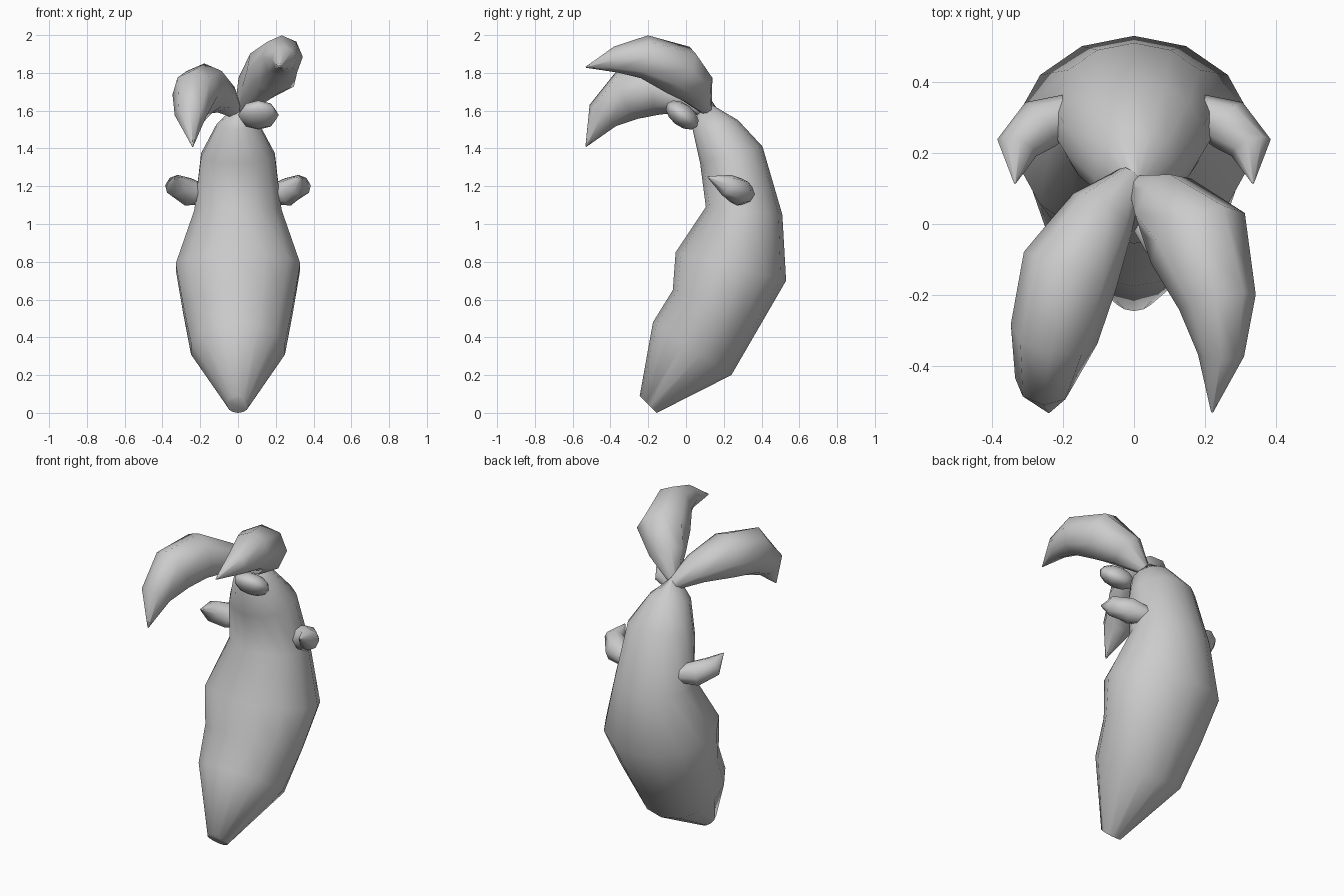
import bpy, bmesh, math
from mathutils import Vector

if "Cube" in bpy.data.objects:
    bpy.data.objects.remove(bpy.data.objects["Cube"])


def skin(name, rings):
    """Bridge equal-length vertex rings into a closed, smooth shaded shell."""
    bm = bmesh.new()
    loops = [[bm.verts.new(p) for p in ring] for ring in rings]
    n = len(loops[0])
    for a, b in zip(loops, loops[1:]):
        for i in range(n):
            j = (i + 1) % n
            bm.faces.new((a[i], a[j], b[j], b[i]))
    bm.faces.new(loops[0][::-1])
    bm.faces.new(loops[-1])
    bmesh.ops.recalc_face_normals(bm, faces=bm.faces)
    mesh = bpy.data.meshes.new(name)
    bm.to_mesh(mesh)
    bm.free()
    obj = bpy.data.objects.new(name, mesh)
    bpy.context.collection.objects.link(obj)
    smooth(obj)
    return obj


def smooth(obj):
    bpy.ops.object.select_all(action='DESELECT')
    obj.select_set(True)
    bpy.context.view_layer.objects.active = obj
    bpy.ops.object.shade_smooth_by_angle(angle=math.radians(60))


def leaf(name, stations, sides=8):
    """Curved leaf; each station is (x, y, z, half width, half height)."""
    pts = [Vector(s[:3]) for s in stations]
    rings = []
    for i, (p, s) in enumerate(zip(pts, stations)):
        t = (pts[min(i + 1, len(pts) - 1)] - pts[max(i - 1, 0)]).normalized()
        side = t.cross(Vector((0, 0, 1))).normalized()
        up = side.cross(t)
        angles = [2 * math.pi * k / sides for k in range(sides)]
        rings.append([p + side * s[3] * math.cos(a) + up * s[4] * math.sin(a)
                      for a in angles])
    return skin(name, rings)


# Body: front (y, z), back (y, z), half width of each tilted ring
profile = [
    (-0.245, 0.09, -0.155, 0.0, 0.06),
    (-0.175, 0.48, 0.24, 0.20, 0.255),
    (-0.07, 0.65, 0.385, 0.45, 0.298),
    (-0.055, 0.85, 0.53, 0.70, 0.338),
    (0.105, 1.09, 0.51, 1.05, 0.237),
    (0.075, 1.32, 0.405, 1.41, 0.2),
    (0.035, 1.50, 0.275, 1.55, 0.115),
    (0.06, 1.58, 0.14, 1.63, 0.025),
]
SIDES = 14
rings = []
for fy, fz, by, bz, w in profile:
    ring = []
    for k in range(SIDES):
        a = 2 * math.pi * k / SIDES
        m = (1 - math.cos(a)) / 2
        ring.append((w * math.sin(a), by + (fy - by) * m, bz + (fz - bz) * m))
    rings.append(ring)
skin("body", rings)

# Two large leaves on the top
leaf("right_leaf", [
    (0.01, 0.11, 1.60, 0.03, 0.03),
    (0.09, 0.05, 1.72, 0.105, 0.105),
    (0.18, -0.04, 1.815, 0.15, 0.14),
    (0.235, -0.22, 1.885, 0.11, 0.115),
    (0.245, -0.37, 1.87, 0.065, 0.07),
    (0.22, -0.53, 1.83, 0.003, 0.003)])
leaf("left_leaf", [
    (-0.01, 0.13, 1.595, 0.04, 0.04),
    (-0.09, 0.03, 1.67, 0.10, 0.085),
    (-0.18, -0.13, 1.715, 0.14, 0.135),
    (-0.225, -0.31, 1.685, 0.125, 0.14),
    (-0.25, -0.44, 1.575, 0.085, 0.09),
    (-0.24, -0.53, 1.41, 0.003, 0.003)])

# Small round bud in front of the leaves
bpy.ops.mesh.primitive_uv_sphere_add(segments=8, ring_count=6, radius=1,
                                     location=(0.108, -0.02, 1.577),
                                     rotation=(math.radians(-38), 0, 0))
bud = bpy.context.object
bud.name = "bud"
bud.scale = (0.108, 0.1, 0.06)
smooth(bud)

# Curled side fins, mirrored
for name, s in (("right_fin", 1), ("left_fin", -1)):
    leaf(name, [
        (s * 0.17, 0.32, 1.155, 0.05, 0.05),
        (s * 0.265, 0.28, 1.17, 0.075, 0.075),
        (s * 0.33, 0.215, 1.205, 0.06, 0.06),
        (s * 0.335, 0.115, 1.25, 0.003, 0.003)])
